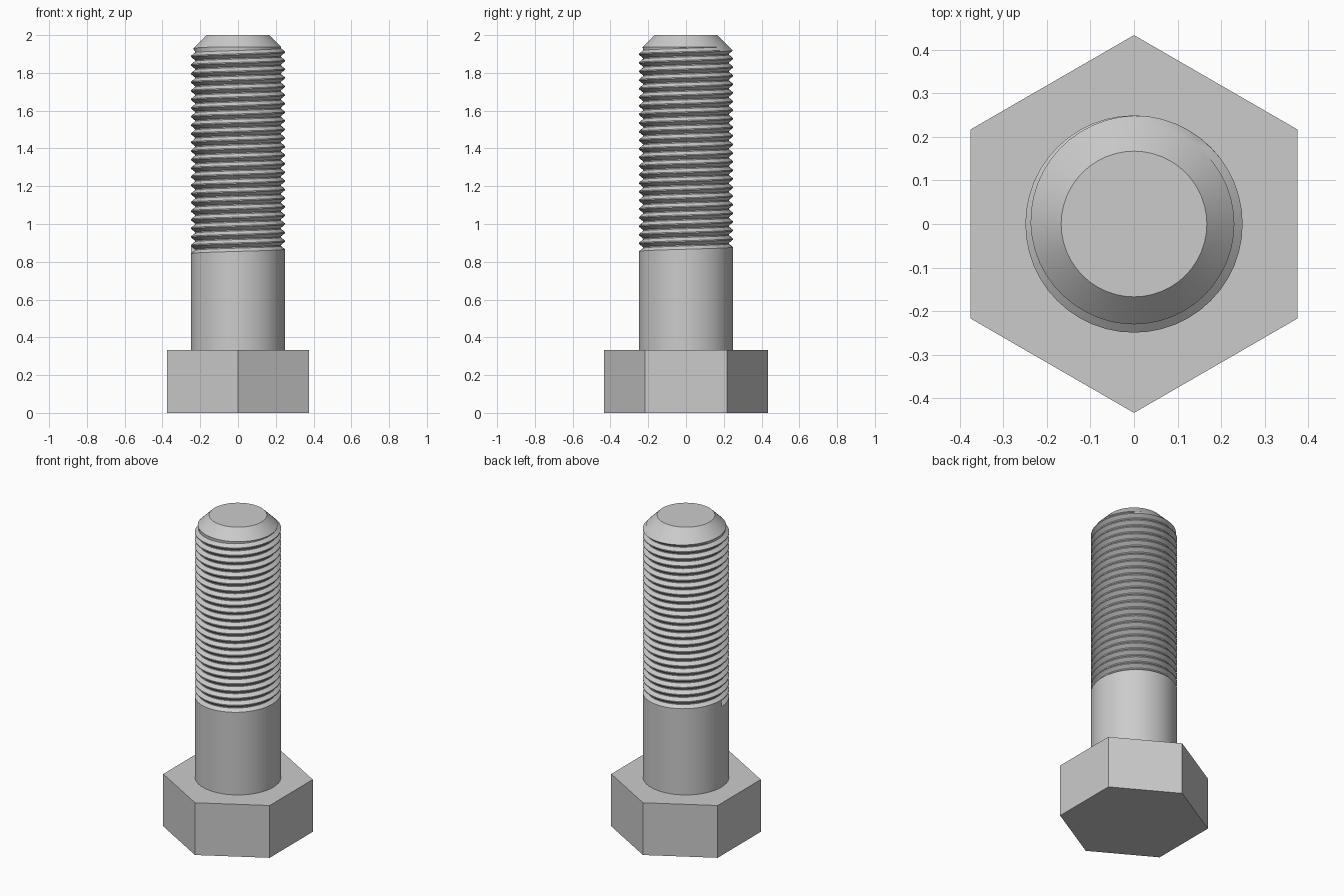
import bpy, bmesh, math

default = bpy.data.objects.get("Cube")
if default:
    bpy.data.objects.remove(default)

steel = bpy.data.materials.new("grey steel")
steel.use_nodes = True
COLOUR = (0.6, 0.6, 0.6, 1)
steel.diffuse_color = COLOUR
steel.node_tree.nodes["Principled BSDF"].inputs["Base Color"].default_value = COLOUR


def finish(name, bm):
    bmesh.ops.remove_doubles(bm, verts=bm.verts, dist=1e-5)
    bmesh.ops.recalc_face_normals(bm, faces=bm.faces)
    mesh = bpy.data.meshes.new(name)
    bm.to_mesh(mesh)
    bm.free()
    mesh.materials.append(steel)
    obj = bpy.data.objects.new(name, mesh)
    bpy.context.collection.objects.link(obj)
    return obj


# Hexagonal head, corners on the y axis
HEAD_H = 0.333
bm = bmesh.new()
bmesh.ops.create_cone(bm, cap_ends=True, segments=6, radius1=0.433,
                      radius2=0.433, depth=HEAD_H)
bmesh.ops.translate(bm, verts=bm.verts, vec=(0, 0, HEAD_H / 2))
finish("hex_head", bm)

# Shank with a right-hand helical thread and a chamfered tip
SEGMENTS = 48
CREST, ROOT, TIP = 0.249, 0.228, 0.167
START, PITCH, TURNS = 0.838, 0.0455, 27
CONE_R = 0.23
CONE_Z = 2 - (CONE_R - TIP)
PROFILE = [(0, CREST), (0.125, CREST), (0.5, ROOT), (0.625, ROOT)]


def polar(i, r, z):
    a = math.pi + math.tau * (i % SEGMENTS) / SEGMENTS
    return (r * math.cos(a), r * math.sin(a), z)


def thread_point(i, j):
    """Point j up the profile at segment i, trimmed by the tip chamfer."""
    turn, step = divmod(j, len(PROFILE))
    frac, r = PROFILE[step]
    z = START + PITCH * (turn + frac + i / SEGMENTS)
    if z >= CONE_Z:
        return polar(i, CONE_R, CONE_Z)
    return polar(i, min(r, TIP + 2 - z), z)


bm = bmesh.new()


def face(points):
    unique = list(dict.fromkeys(tuple(round(c, 6) for c in p) for p in points))
    if len(unique) > 2:
        bm.faces.new([bm.verts.new(p) for p in unique])


BASE = HEAD_H - 0.01
for i in range(SEGMENTS):
    n = i + 1
    # Plain shank up to the start of the helix
    face([polar(i, CREST, BASE), polar(n, CREST, BASE),
          thread_point(n, 0), thread_point(i, 0)])
    # Thread flanks, crest and root
    for j in range(TURNS * len(PROFILE)):
        face([thread_point(i, j), thread_point(n, j),
              thread_point(n, j + 1), thread_point(i, j + 1)])
    # Chamfer
    face([polar(i, CONE_R, CONE_Z), polar(n, CONE_R, CONE_Z),
          polar(n, TIP, 2), polar(i, TIP, 2)])
# Groove end wall, tip and base caps
face([thread_point(0, j) for j in range(len(PROFILE) + 1)])
face([polar(i, TIP, 2) for i in range(SEGMENTS)])
face([polar(i, CREST, BASE) for i in range(SEGMENTS)])
shank = finish("threaded_shank", bm)

bpy.ops.object.select_all(action='DESELECT')
shank.select_set(True)
bpy.context.view_layer.objects.active = shank
bpy.ops.object.shade_smooth_by_angle(angle=math.radians(30))
